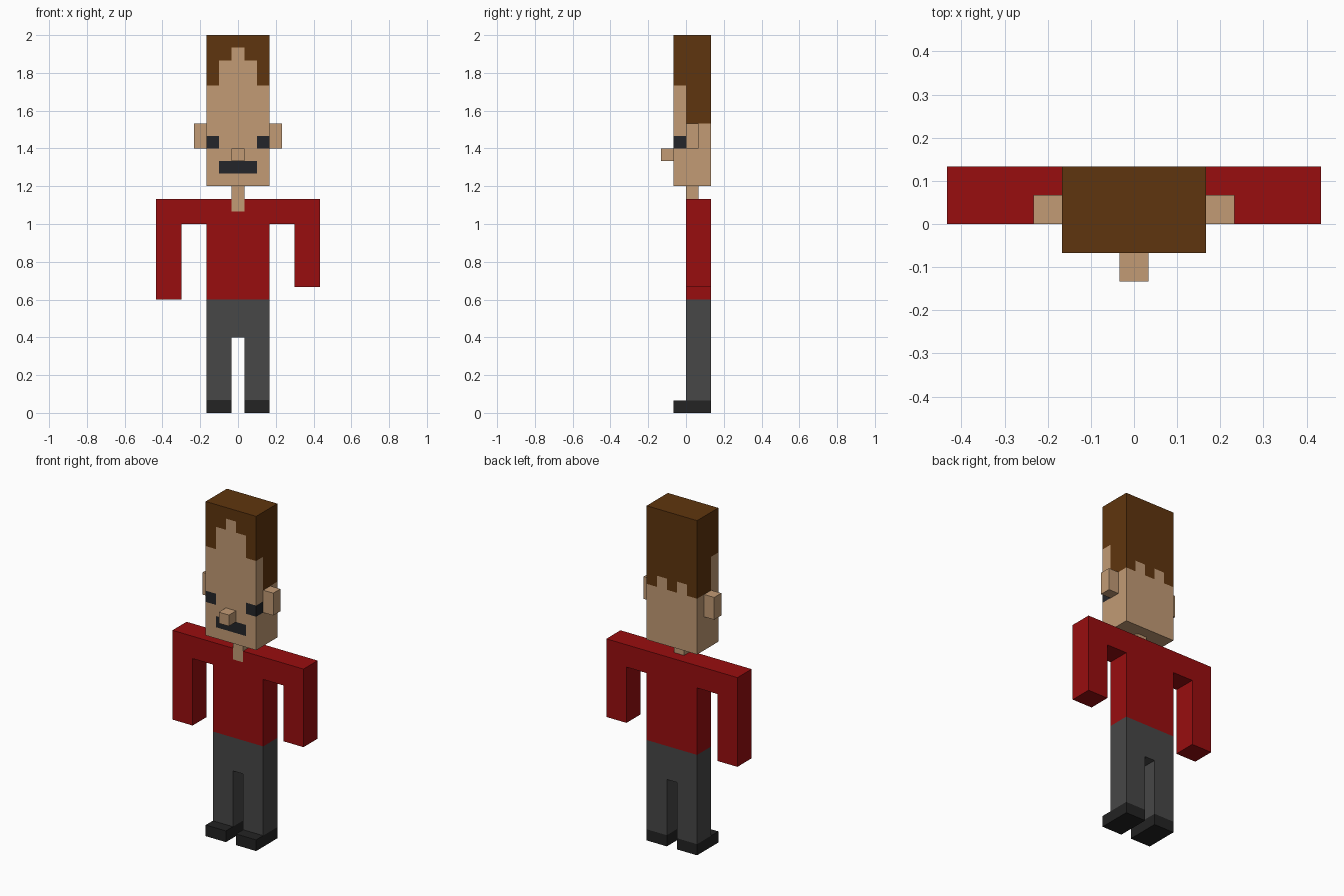
import bpy, bmesh
from mathutils import Vector

U = 1 / 15  # edge of one block; the figure is 30 blocks tall

cube = bpy.data.objects.get("Cube")
if cube:
    bpy.data.objects.remove(cube, do_unlink=True)


def material(name, hex_code):
    """Flat material from an sRGB hex code, stored as linear values."""
    srgb = [int(hex_code[i:i + 2], 16) / 255 for i in (0, 2, 4)]
    lin = [c / 12.92 if c <= 0.04045 else ((c + 0.055) / 1.055) ** 2.4 for c in srgb]
    m = bpy.data.materials.new(name)
    m.use_nodes = True
    m.diffuse_color = (*lin, 1)
    bsdf = m.node_tree.nodes["Principled BSDF"]
    bsdf.inputs["Base Color"].default_value = (*lin, 1)
    bsdf.inputs["Roughness"].default_value = 0.9
    return m


skin = material("skin", "C29B75")
hair = material("brown hair", "5F350E")
red = material("red shirt", "990D0F")
grey = material("grey trousers", "474747")
black = material("black shoes", "232323")
dark = material("dark face paint", "242529")


def blocks(name, boxes, mats, rule=lambda i, j, k: 0, clean=True):
    """Outer shell of a union of boxes, given as inclusive block ranges
    (x0, x1, y0, y1, z0, z1). Column x = 0 is centred; rule picks the colour."""
    cells = {(i, j, k) for x0, x1, y0, y1, z0, z1 in boxes
             for i in range(x0, x1 + 1)
             for j in range(y0, y1 + 1)
             for k in range(z0, z1 + 1)}
    bm = bmesh.new()
    for cell in sorted(cells):
        centre = Vector((cell[0], cell[1] + 0.5, cell[2] + 0.5))
        for axis in range(3):
            for sign in (-1, 1):
                near = list(cell)
                near[axis] += sign
                if tuple(near) in cells:
                    continue
                n, a, b = Vector(), Vector(), Vector()
                n[axis] = sign * 0.5
                a[(axis + 1) % 3] = 0.5
                b[(axis + 2) % 3] = 0.5 * sign
                corners = (n - a - b, n + a - b, n + a + b, n - a + b)
                face = bm.faces.new([bm.verts.new((centre + c) * U) for c in corners])
                face.material_index = rule(*cell)
    bmesh.ops.remove_doubles(bm, verts=bm.verts, dist=U * 0.01)
    if clean:  # merge flat areas of one colour
        bmesh.ops.dissolve_limit(bm, angle_limit=0.01, verts=bm.verts,
                                 edges=bm.edges, delimit={'MATERIAL'})
    mesh = bpy.data.meshes.new(name)
    bm.to_mesh(mesh)
    bm.free()
    for m in mats:
        mesh.materials.append(m)
    obj = bpy.data.objects.new(name, mesh)
    bpy.context.collection.objects.link(obj)
    return obj


def head_colour(i, j, k):
    """0 skin, 1 hair, 2 eyes and moustache."""
    side = abs(i)
    if j == -1:
        if (side == 2 and k == 21) or (side <= 1 and k == 19):
            return 2
        hairline = (29, 28, 26)[side]       # stepped fringe
    else:
        hairline = 24 if j == 1 and side == 1 else 23   # notched nape
    return 1 if k >= hairline else 0


# Head with painted hair, eyes and moustache
blocks("head", [(-2, 2, -1, 1, 18, 29)], [skin, hair, dark], head_colour, clean=False)
blocks("nose", [(0, 0, -2, -2, 20, 20)], [skin])
blocks("neck", [(0, 0, 0, 0, 17, 17)], [skin])

# Shirt: shoulders, trunk, and sleeves of unequal length; open collar at the front
blocks("shirt",
       [(-6, 6, 0, 1, 15, 16), (-2, 2, 0, 1, 9, 14),
        (-6, -5, 0, 1, 9, 14), (5, 6, 0, 1, 10, 14)],
       [red, skin], lambda i, j, k: int((i, j, k) == (0, 0, 16)))

# Trousers: hips and two legs
blocks("trousers",
       [(-2, 2, 0, 1, 6, 8), (-2, -1, 0, 1, 1, 5), (1, 2, 0, 1, 1, 5)], [grey])

# Paired ears and shoes
for side, s in (("left", 1), ("right", -1)):
    blocks(side + "_ear", [(3 * s, 3 * s, 0, 0, 21, 22)], [skin])
    x0, x1 = sorted((s, 2 * s))
    blocks(side + "_shoe", [(x0, x1, -1, 1, 0, 0)], [black])
